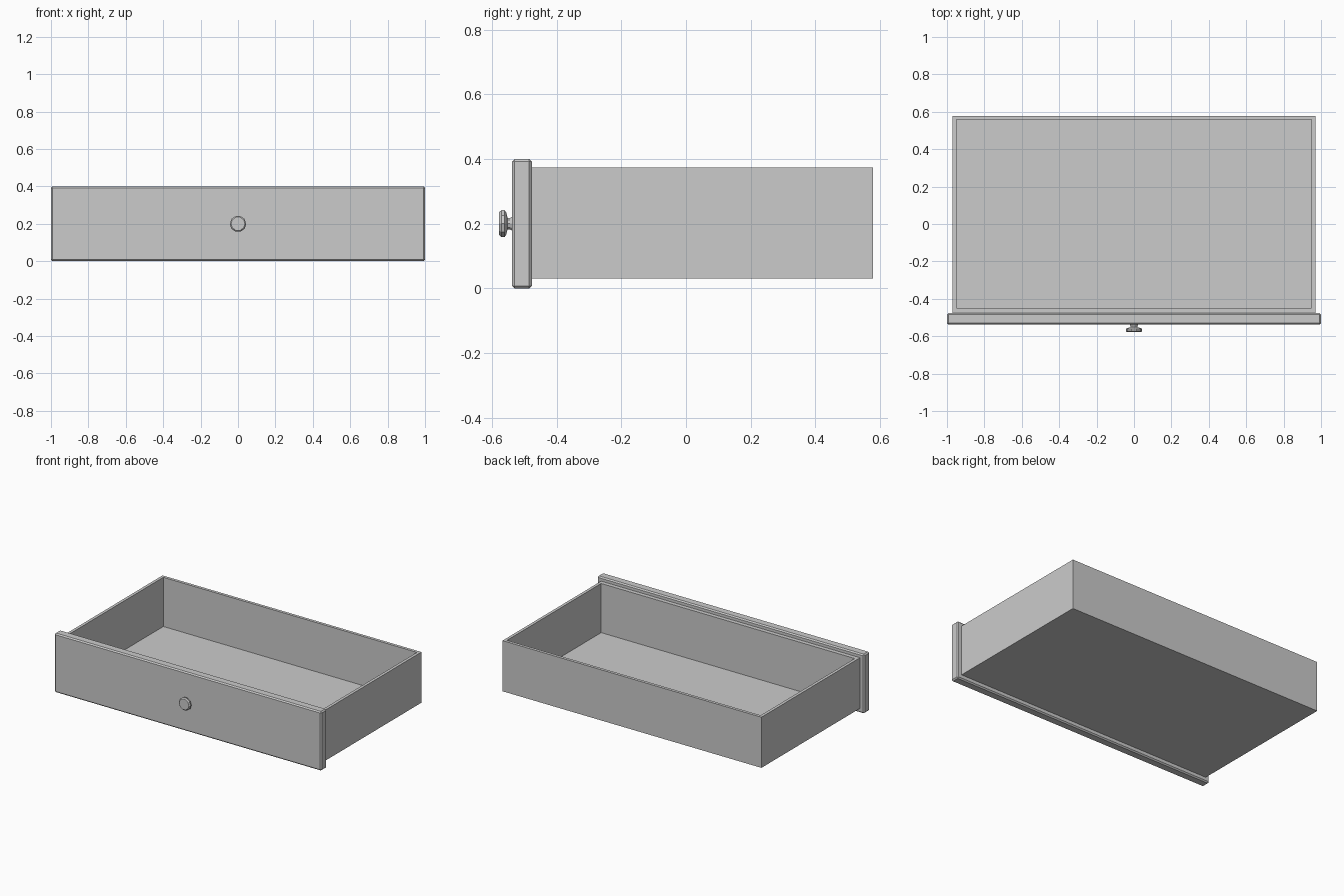
import bpy
import bmesh
import math

if "Cube" in bpy.data.objects:
    bpy.data.objects.remove(bpy.data.objects["Cube"], do_unlink=True)

# Single light grey finish
grey = bpy.data.materials.new("light grey")
grey.use_nodes = True
colour = (0.6, 0.6, 0.6, 1.0)
grey.diffuse_color = colour
grey.node_tree.nodes["Principled BSDF"].inputs["Base Color"].default_value = colour


def add_object(name, bm):
    bmesh.ops.recalc_face_normals(bm, faces=bm.faces[:])
    mesh = bpy.data.meshes.new(name)
    bm.to_mesh(mesh)
    bm.free()
    mesh.materials.append(grey)
    obj = bpy.data.objects.new(name, mesh)
    bpy.context.collection.objects.link(obj)
    return obj


def box_mesh(lo, hi):
    bm = bmesh.new()
    bmesh.ops.create_cube(bm, size=1)
    for v in bm.verts:
        v.co = [(a + b) / 2 + c * (b - a) for a, b, c in zip(lo, hi, v.co)]
    return bm


# Open drawer box: inset the top face, then sink it to form the floor
WALL, TOP, FLOOR = 0.02, 0.373, 0.04
bm = box_mesh((-0.97, -0.477, 0.03), (0.97, 0.578, TOP))
top = max(bm.faces, key=lambda f: f.calc_center_median().z)
bmesh.ops.inset_individual(bm, faces=[top], thickness=WALL, use_even_offset=True)
inner = bmesh.ops.extrude_face_region(bm, geom=[top])["geom"]
bmesh.ops.delete(bm, geom=[top], context='FACES_ONLY')
for v in [g for g in inner if isinstance(g, bmesh.types.BMVert)]:
    v.co.z = FLOOR
    if v.co.y < 0:
        v.co.y = -0.449
# Keep the inside of the front wall vertical
for v in bm.verts:
    if abs(v.co.x) < 0.96 and v.co.y < 0:
        v.co.y = -0.449
add_object("drawer_box", bm)

# Front panel with chamfered edges
bm = box_mesh((-1.0, -0.538, 0.0), (1.0, -0.477, 0.4))
bmesh.ops.bevel(bm, geom=bm.edges[:], offset=0.008, segments=1,
                profile=0.5, affect='EDGES')
add_object("front_panel", bm)

# Turned knob: (radius, y) profile revolved around the y axis
SIDES, KNOB_Z = 10, 0.2
profile = [(0.024, -0.535), (0.019, -0.544), (0.019, -0.552), (0.036, -0.556),
           (0.044, -0.561), (0.044, -0.571), (0.037, -0.578)]
bm = bmesh.new()
rings = []
for r, y in profile:
    rings.append([bm.verts.new((r * math.cos(math.tau * i / SIDES), y,
                                KNOB_Z + r * math.sin(math.tau * i / SIDES)))
                  for i in range(SIDES)])
for a, b in zip(rings, rings[1:]):
    for i in range(SIDES):
        j = (i + 1) % SIDES
        bm.faces.new((a[i], a[j], b[j], b[i]))
bm.faces.new(rings[0])
bm.faces.new(rings[-1])
add_object("knob", bm)
